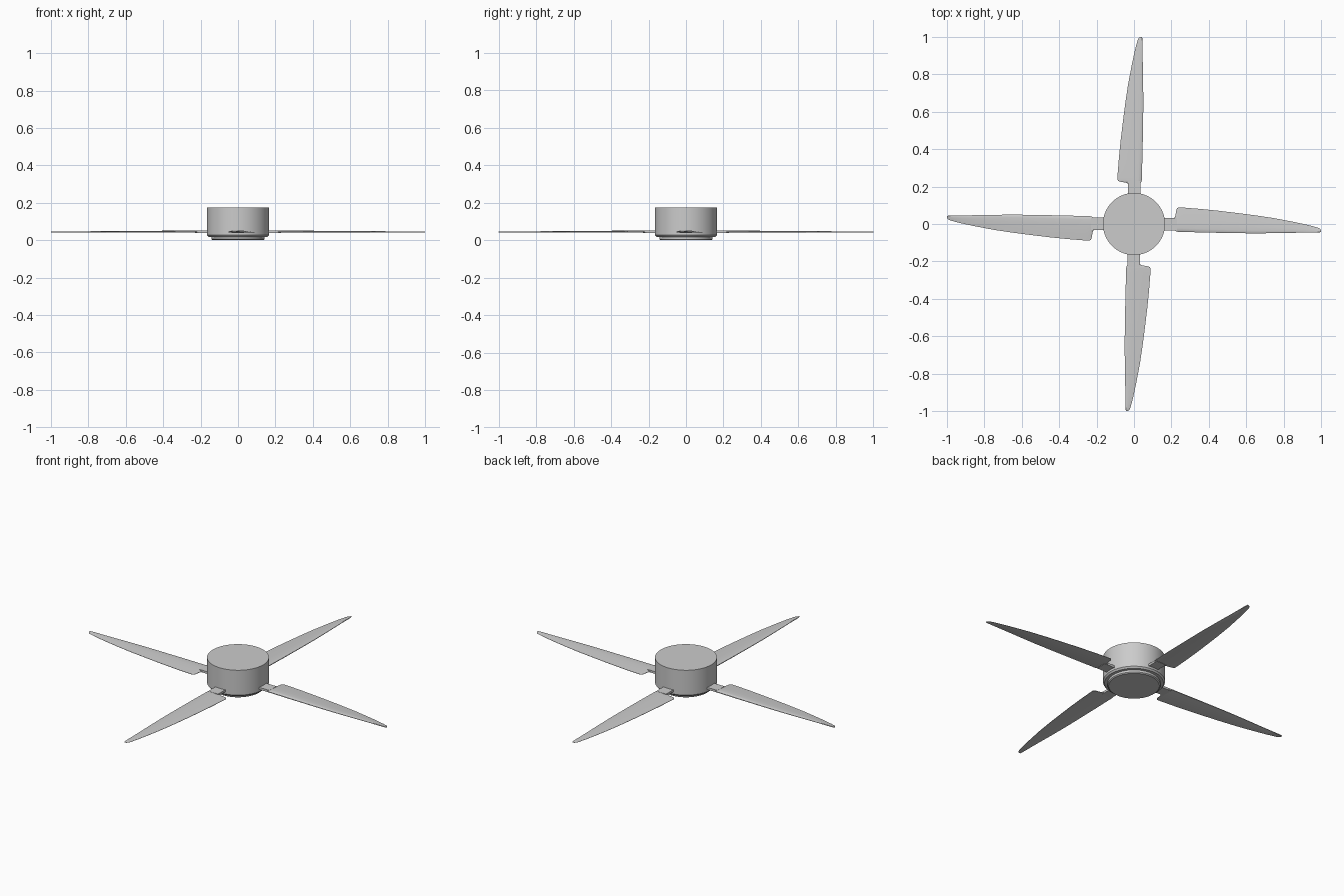
import bpy, bmesh
from math import pi, cos, sin, radians

if "Cube" in bpy.data.objects:
    bpy.data.objects.remove(bpy.data.objects["Cube"])


def make_object(name, bm):
    bmesh.ops.recalc_face_normals(bm, faces=bm.faces)
    mesh = bpy.data.meshes.new(name)
    bm.to_mesh(mesh)
    bm.free()
    obj = bpy.data.objects.new(name, mesh)
    bpy.context.collection.objects.link(obj)
    bpy.ops.object.select_all(action='DESELECT')
    obj.select_set(True)
    bpy.context.view_layer.objects.active = obj
    bpy.ops.object.shade_smooth_by_angle(angle=radians(30))
    return obj


def loft(name, rings):
    """Skin closed rings of equal length and cap both ends."""
    bm = bmesh.new()
    loops = [[bm.verts.new(p) for p in ring] for ring in rings]
    for a, b in zip(loops, loops[1:]):
        for i in range(len(a)):
            j = (i + 1) % len(a)
            bm.faces.new((a[i], a[j], b[j], b[i]))
    bm.faces.new(loops[0])
    bm.faces.new(loops[-1])
    return make_object(name, bm)


def circle(r, z, n=64):
    return [(r * cos(2 * pi * i / n), r * sin(2 * pi * i / n), z) for i in range(n)]


# Motor hub with a chamfered lower rim and a smaller bottom cap
loft("motor_hub", [circle(r, z) for r, z in
                   [(0.142, 0.018), (0.158, 0.018), (0.166, 0.027), (0.166, 0.174)]])
loft("bottom_cap", [circle(r, z) for r, z in
                    [(0.136, 0.0), (0.142, 0.005), (0.142, 0.022)]])

# Blade plan: distance from centre, straight edge, curved edge
stations = [
    (0.208, -0.034, 0.031), (0.218, -0.035, 0.036), (0.222, -0.036, 0.048),
    (0.226, -0.039, 0.074), (0.230, -0.041, 0.084), (0.238, -0.042, 0.089),
    (0.26, -0.042, 0.088), (0.35, -0.045, 0.081), (0.45, -0.047, 0.071),
    (0.55, -0.049, 0.059), (0.65, -0.050, 0.046), (0.75, -0.049, 0.031),
    (0.85, -0.047, 0.012), (0.92, -0.046, -0.003), (0.96, -0.046, -0.013),
    (0.985, -0.045, -0.020), (0.995, -0.044, -0.026), (1.0, -0.043, -0.033),
]
# Section: chord fraction from the straight edge, height over the flat underside
section = [(0.0, 0.002), (0.0, 0.006), (0.04, 0.009), (0.15, 0.0105), (0.4, 0.009),
           (0.7, 0.006), (1.0, 0.002), (1.0, 0.0), (0.04, 0.0)]


def blade_ring(x, lead, trail):
    thin = 1.0 - 0.5 * max(0.0, (x - 0.25) / 0.75)
    return [(x, lead + (trail - lead) * f, 0.041 + h * thin) for f, h in section]


blade = loft("blade_1", [blade_ring(*s) for s in stations])

# Flat arm joining blade and hub
arm = loft("blade_arm_1", [[(x, -0.034, 0.039), (x, 0.031, 0.039),
                            (x, 0.031, 0.052), (x, -0.034, 0.052)]
                           for x in (0.14, 0.23)])

# Three more blades around the hub
for i in range(1, 4):
    for src, name in ((blade, "blade"), (arm, "blade_arm")):
        dup = bpy.data.objects.new(f"{name}_{i + 1}", src.data)
        dup.rotation_euler.z = i * pi / 2
        bpy.context.collection.objects.link(dup)
